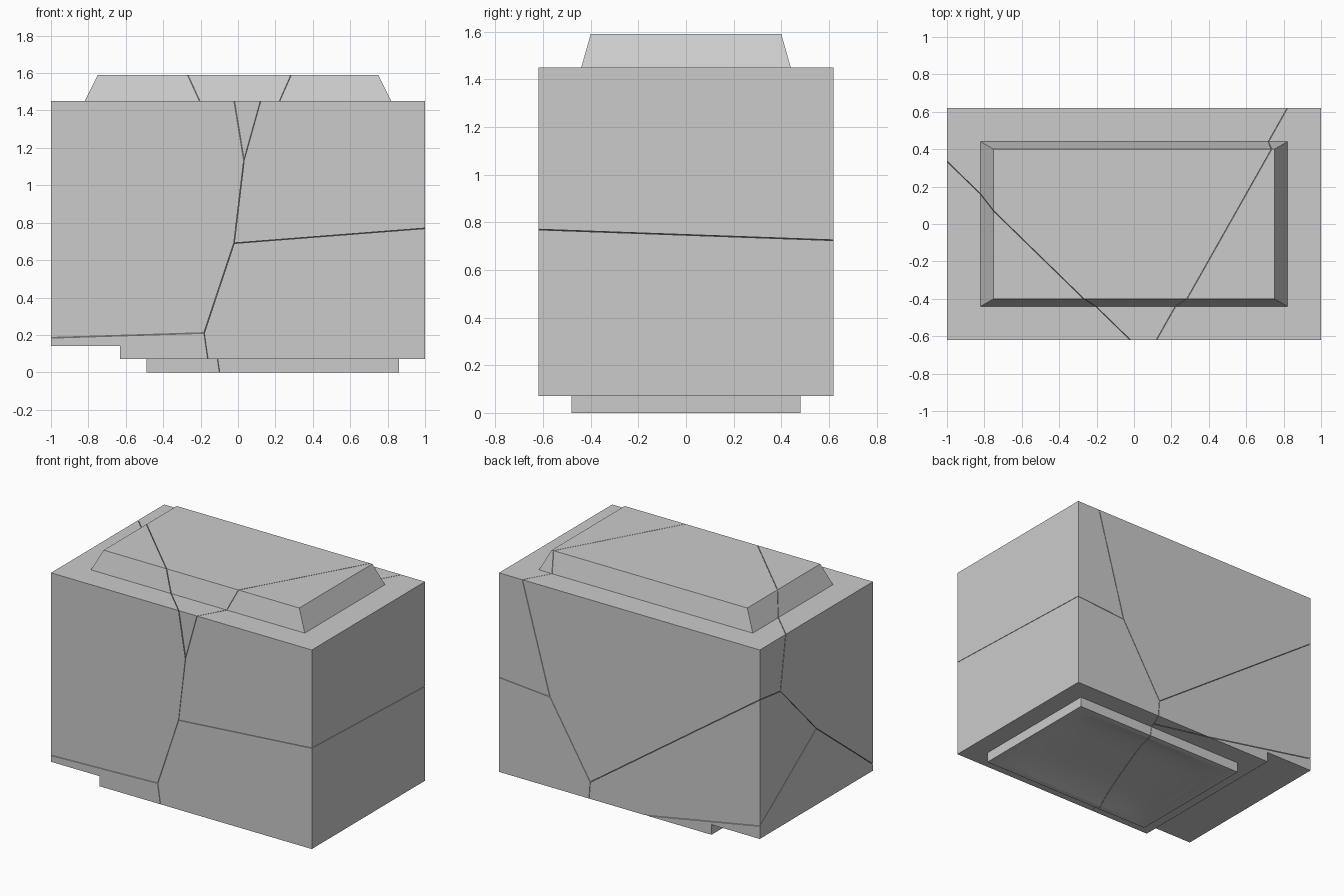
import bpy, bmesh, math
from mathutils import Vector

if "Cube" in bpy.data.objects:
    bpy.data.objects.remove(bpy.data.objects["Cube"])

scene = bpy.context.scene


def make(name, bm):
    bmesh.ops.recalc_face_normals(bm, faces=bm.faces)
    me = bpy.data.meshes.new(name)
    bm.to_mesh(me)
    bm.free()
    ob = bpy.data.objects.new(name, me)
    scene.collection.objects.link(ob)
    return ob


def box(name, lo, hi, taper=(0, 0)):
    """Box between two corners; taper pulls the top rim in."""
    bm = bmesh.new()
    bmesh.ops.create_cube(bm, size=1)
    for v in bm.verts:
        top = v.co.z > 0
        for i in range(3):
            s = 1 if v.co[i] > 0 else -1
            v.co[i] = hi[i] if s > 0 else lo[i]
            if top and i < 2:
                v.co[i] -= s * taper[i]
    return make(name, bm)


def boolean(ob, other, op):
    m = ob.modifiers.new(op, 'BOOLEAN')
    m.operation, m.object, m.solver = op, other, 'EXACT'
    dg = bpy.context.evaluated_depsgraph_get()
    me = bpy.data.meshes.new_from_object(ob.evaluated_get(dg))
    ob.modifiers.clear()
    ob.data = me


helpers = []

# Whole block: main body, raised tapered lid, foot plate, left underside notch
body = box("whole_block", (-1, -.62, .07), (1, .62, 1.45))
helpers.append(body)
e = .05
lid = box("lid", (-.82 - e * .5, -.44 - e * .286, 1.45 - e), (.82 + e * .5, .44 + e * .286, 1.59),
          ((.14 + e) * .5, (.14 + e) * .286))
foot = box("foot", (-.49, -.48, 0), (.86, .48, .12))
notch = box("notch", (-1.2, -.8, -.1), (-.63, .8, .14))

# Shallow smooth dish in the underside of the foot
bm = bmesh.new()
bmesh.ops.create_grid(bm, x_segments=20, y_segments=16, size=1)
for v in bm.verts:
    u, w = v.co.x, v.co.y
    v.co = (.185 + .645 * u, .45 * w, -.002 + .04 * (1 - u ** 4) * (1 - w ** 4))
ext = bmesh.ops.extrude_face_region(bm, geom=bm.faces[:])
for v in [g for g in ext["geom"] if isinstance(g, bmesh.types.BMVert)]:
    v.co.z = -.1
dish = make("dish", bm)

for part, op in ((notch, 'DIFFERENCE'), (lid, 'UNION'), (foot, 'UNION'), (dish, 'DIFFERENCE')):
    boolean(body, part, op)
    helpers.append(part)

# Seeds of the cells the block is cracked into
seeds = {
    "front_left_piece": (-1.22, -.358, 1.362),
    "back_top_piece": (-.311, .575, 1.511),
    "right_top_piece": (1.297, -.333, 1.061),
    "right_bottom_piece": (1.340, -.353, .508),
    "left_bottom_piece": (-1.182, .592, .148),
    "back_left_piece": (-1.150, .716, .323),
}
GAP = .0015


def cell(name, seed):
    """Convex region nearer to this seed than to any other."""
    bm = bmesh.new()
    bmesh.ops.create_cube(bm, size=6)
    s = Vector(seed)
    for other in seeds.values():
        if other == seed:
            continue
        n = (Vector(other) - s).normalized()
        cut = bmesh.ops.bisect_plane(bm, geom=bm.verts[:] + bm.edges[:] + bm.faces[:], dist=1e-6,
                                     plane_co=(s + Vector(other)) / 2 - n * GAP, plane_no=n,
                                     clear_outer=True)
        rim = [g for g in cut["geom_cut"] if isinstance(g, bmesh.types.BMEdge)]
        if rim:
            bmesh.ops.contextual_create(bm, geom=rim)
    return make(name + "_cell", bm)


# Cracked pieces
for name, seed in seeds.items():
    region = cell(name, seed)
    helpers.append(region)
    piece = bpy.data.objects.new(name, body.data.copy())
    scene.collection.objects.link(piece)
    boolean(piece, region, 'INTERSECT')
    bpy.ops.object.select_all(action='DESELECT')
    piece.select_set(True)
    bpy.context.view_layer.objects.active = piece
    bpy.ops.object.shade_smooth_by_angle(angle=math.radians(14))

for ob in helpers:
    bpy.data.objects.remove(ob)
